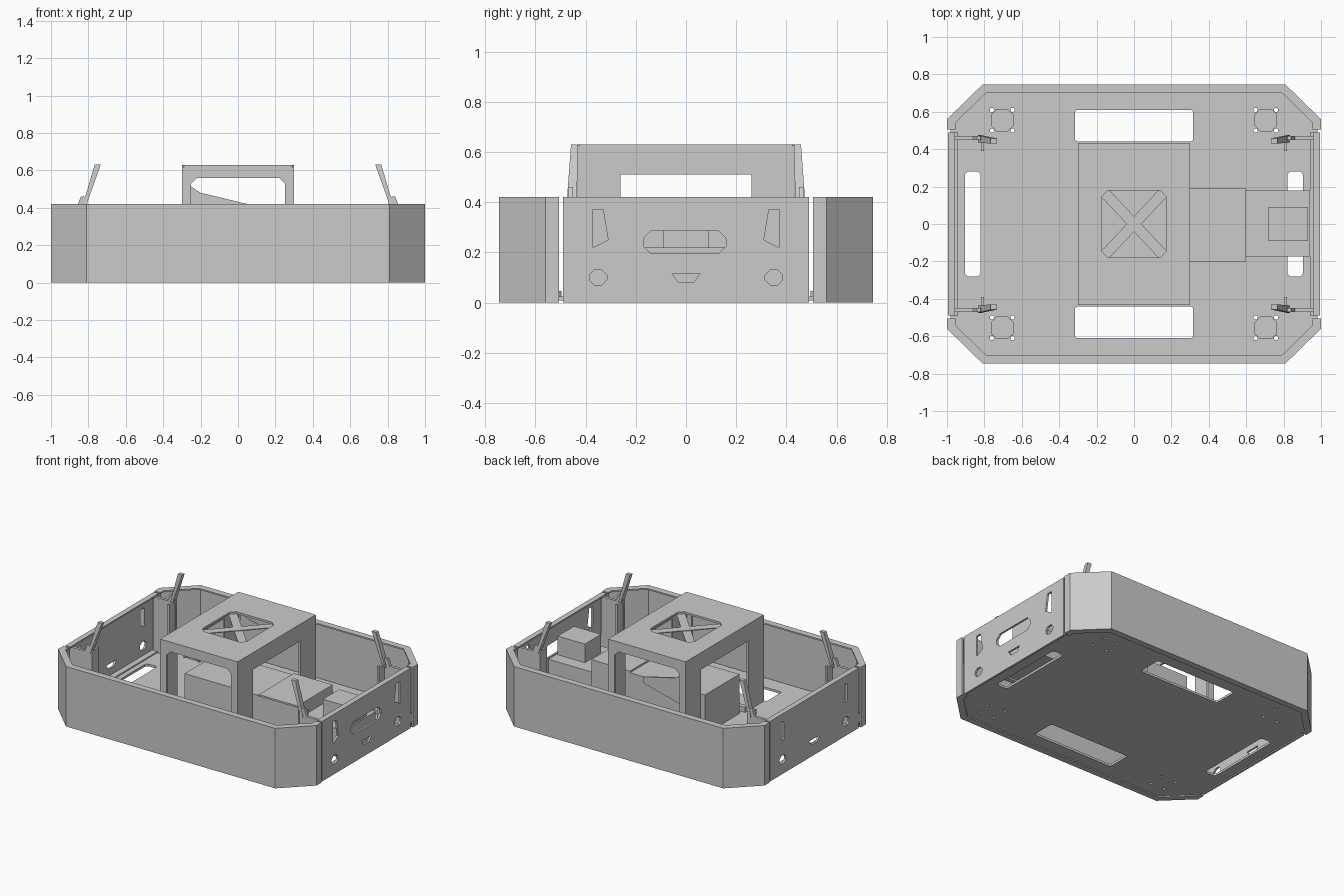
import bpy
import bmesh
from mathutils import Matrix, Vector

cube = bpy.data.objects.get("Cube")
if cube:
    bpy.data.objects.remove(cube)

metal = bpy.data.materials.new("plain_grey")
metal.use_nodes = True
GREY = (0.6, 0.6, 0.6, 1)
metal.diffuse_color = GREY
metal.node_tree.nodes["Principled BSDF"].inputs["Base Color"].default_value = GREY

# Local plate axes for sheets that face x, y or z
AXES = {
    "x": Matrix(((0, 0, 1), (1, 0, 0), (0, 1, 0))),
    "y": Matrix(((1, 0, 0), (0, 0, -1), (0, 1, 0))),
    "z": Matrix.Identity(3),
}


def plate(name, outline, axis, centre, thick, holes=()):
    """Flat sheet with cut-outs, facing the given axis."""
    curve = bpy.data.curves.new(name, "CURVE")
    curve.dimensions = "2D"
    curve.fill_mode = "BOTH"
    curve.extrude = thick / 2
    for loop in [outline, *holes]:
        spline = curve.splines.new("POLY")
        spline.points.add(len(loop) - 1)
        for point, (a, b) in zip(spline.points, loop):
            point.co = (a, b, 0, 1)
        spline.use_cyclic_u = True
    temp = bpy.data.objects.new(name + "_outline", curve)
    bpy.context.collection.objects.link(temp)
    bpy.context.view_layer.update()
    graph = bpy.context.evaluated_depsgraph_get()
    mesh = bpy.data.meshes.new_from_object(temp.evaluated_get(graph))
    bpy.data.objects.remove(temp)
    m = AXES[axis].to_4x4()
    m.translation = AXES[axis] @ Vector((0, 0, centre if axis != "y" else -centre))
    mesh.transform(m)
    return finish(name, mesh)


def finish(name, mesh):
    mesh.materials.clear()
    mesh.materials.append(metal)
    mesh.shade_flat()
    obj = bpy.data.objects.new(name, mesh)
    bpy.context.collection.objects.link(obj)
    return obj


def box(name, lo, hi):
    bm = bmesh.new()
    bmesh.ops.create_cube(bm, size=1)
    for v in bm.verts:
        v.co = [h if c > 0 else l for c, l, h in zip(v.co, lo, hi)]
    mesh = bpy.data.meshes.new(name)
    bm.to_mesh(mesh)
    bm.free()
    return finish(name, mesh)


def rect(x, y, w, h, cut=0.0):
    """Rectangle about a centre, with optional clipped corners."""
    w, h = w / 2, h / 2
    if not cut:
        return [(x - w, y - h), (x + w, y - h), (x + w, y + h), (x - w, y + h)]
    return [(x - w + cut, y - h), (x + w - cut, y - h), (x + w, y - h + cut),
            (x + w, y + h - cut), (x + w - cut, y + h), (x - w + cut, y + h),
            (x - w, y + h - cut), (x - w, y - h + cut)]


def half_rim(inset, end):
    """Half of the clipped outer footprint, moved inwards."""
    k = inset * 0.414
    side = [(1 - inset, end), (1 - inset, 0.56 - k), (0.81 - k, 0.745 - inset)]
    return side + [(-x, y) for x, y in reversed(side)]


def flip(points, sx, sy):
    return [(sx * x, sy * y) for x, y in points]


SIGNS = (-1, 1)
CORNERS = [(sx, sy) for sx in SIGNS for sy in SIGNS]

# Floor with wheel openings and small fixing holes
half = half_rim(0.02, 0.3)
floor = half + flip(half, -1, -1)
openings = [rect(0, s * 0.525, 0.63, 0.17, 0.01) for s in SIGNS]
openings += [rect(s * 0.862, 0, 0.085, 0.56, 0.015) for s in SIGNS]
dots = [rect(sx * 0.705 + dx * 0.055, sy * 0.555 + dy * 0.055, 0.022, 0.022, 0.006)
        for sx, sy in CORNERS for dx, dy in CORNERS]
plate("floor", floor, "z", 0.016, 0.016, openings + dots)
for sx, sy in CORNERS:
    plate("wheel_pad", rect(sx * 0.705, sy * 0.555, 0.12, 0.12, 0.03), "z", 0.035, 0.024)

# Front and back shells: wall plus upper and lower flanges
for name, s in (("front", -1), ("back", 1)):
    for part, inset, z, thick in (("wall", 0.012, 0.21, 0.42),
                                  ("top_flange", 0.045, 0.415, 0.01),
                                  ("bottom_flange", 0.045, 0.004, 0.008)):
        ring = half_rim(0, 0.505) + half_rim(inset, 0.505)[::-1]
        plate(f"{name}_{part}", flip(ring, 1, s), "z", z, thick)

# End panels with cut-outs, folded lip and gussets
low = [rect(s * 0.35, 0.1, 0.07, 0.06, 0.02) for s in SIGNS]
notch = [(-0.055, 0.115), (-0.03, 0.08), (0.03, 0.08), (0.055, 0.115)]
handle = rect(-0.005, 0.24, 0.33, 0.09, 0.03)
tall = [[(s * 0.31, 0.25), (s * 0.37, 0.22), (s * 0.37, 0.37), (s * 0.33, 0.37)] for s in SIGNS]
slits = [rect(s * 0.35, 0.3, 0.03, 0.13, 0.01) for s in SIGNS]
for name, s, holes in (("left", 1, low + tall + [notch, handle]),
                       ("right", -1, low + slits + [notch])):
    plate(f"{name}_end_panel", rect(0, 0.21, 0.98, 0.42), "x", s * 0.987, 0.014, holes)
    plate(f"{name}_panel_lip", rect(s * 0.974, 0, 0.036, 0.98), "z", 0.415, 0.01)
    plate(f"{name}_panel_foot", rect(s * 0.965, 0, 0.05, 0.98), "z", 0.028, 0.01)

# Corner brackets carrying leaning guide blades
for sx, sy in CORNERS:
    bracket = [(0.8, 0.024), (0.975, 0.024), (0.975, 0.41), (0.86, 0.41),
               (0.84, 0.46), (0.82, 0.46), (0.8, 0.41)]
    plate("corner_bracket", flip(bracket, sx, 1), "y", sy * 0.46, 0.02)
    box("bracket_flange", (sx * 0.81 - 0.008, sy * 0.43 - 0.04, 0.024),
        (sx * 0.81 + 0.008, sy * 0.43 + 0.04, 0.42))
    blade = box("guide_blade", (-0.009, -0.02, 0.4), (0.009, 0.02, 0.63))
    for v in blade.data.vertices:
        top = v.co.z > 0.5
        v.co.x = sx * (0.75 if top else 0.825) + v.co.x * (1.8 if top else 1)
        v.co.y = sy * (0.444 if top else 0.455) + v.co.y * (0.7 if top else 1)

# Raised bridge: two wide sides, two narrow ends and a top with crossed braces
side = [(0.43, 0.024), (0.43, 0.625), (-0.43, 0.625), (-0.43, 0.024),
        (-0.26, 0.024), (-0.26, 0.51), (0.26, 0.51), (0.26, 0.024)]
end = [(0.3, 0.024), (0.3, 0.625), (-0.3, 0.625), (-0.3, 0.024), (-0.25, 0.024),
       (-0.25, 0.53), (-0.22, 0.56), (0.22, 0.56), (0.25, 0.53), (0.25, 0.024)]
for s in SIGNS:
    plate("bridge_side", side, "x", s * 0.293, 0.014)
    plate("bridge_end", end, "y", s * 0.425, 0.014)
plate("bridge_top", rect(0, 0, 0.6, 0.865, 0.01), "z", 0.622, 0.014,
      [rect(0, 0, 0.34, 0.36, 0.03)])
for s in SIGNS:
    brace = [(-0.18, s * -0.15), (-0.14, s * -0.19), (0.18, s * 0.15), (0.14, s * 0.19)]
    plate("top_brace", brace, "z", 0.612 + s * 0.002, 0.006)
plate("bridge_gusset", [(-0.26, 0.3), (-0.26, 0.52), (-0.2, 0.48), (0.05, 0.42), (0.05, 0.38)],
      "y", 0.4, 0.012)

# Central equipment housing and stepped end unit
box("centre_housing", (-0.28, -0.19, 0.024), (0.6, 0.19, 0.3))
box("housing_cover", (0.3, -0.2, 0.3), (0.6, 0.19, 0.312))
box("end_unit", (0.6, -0.175, 0.024), (0.94, 0.18, 0.22))
box("end_unit_cap", (0.72, -0.09, 0.22), (0.93, 0.09, 0.35))
for s in SIGNS:
    box("floor_rail", (-0.3, s * 0.24 - 0.015, 0.024), (0.3, s * 0.24 + 0.015, 0.06))
